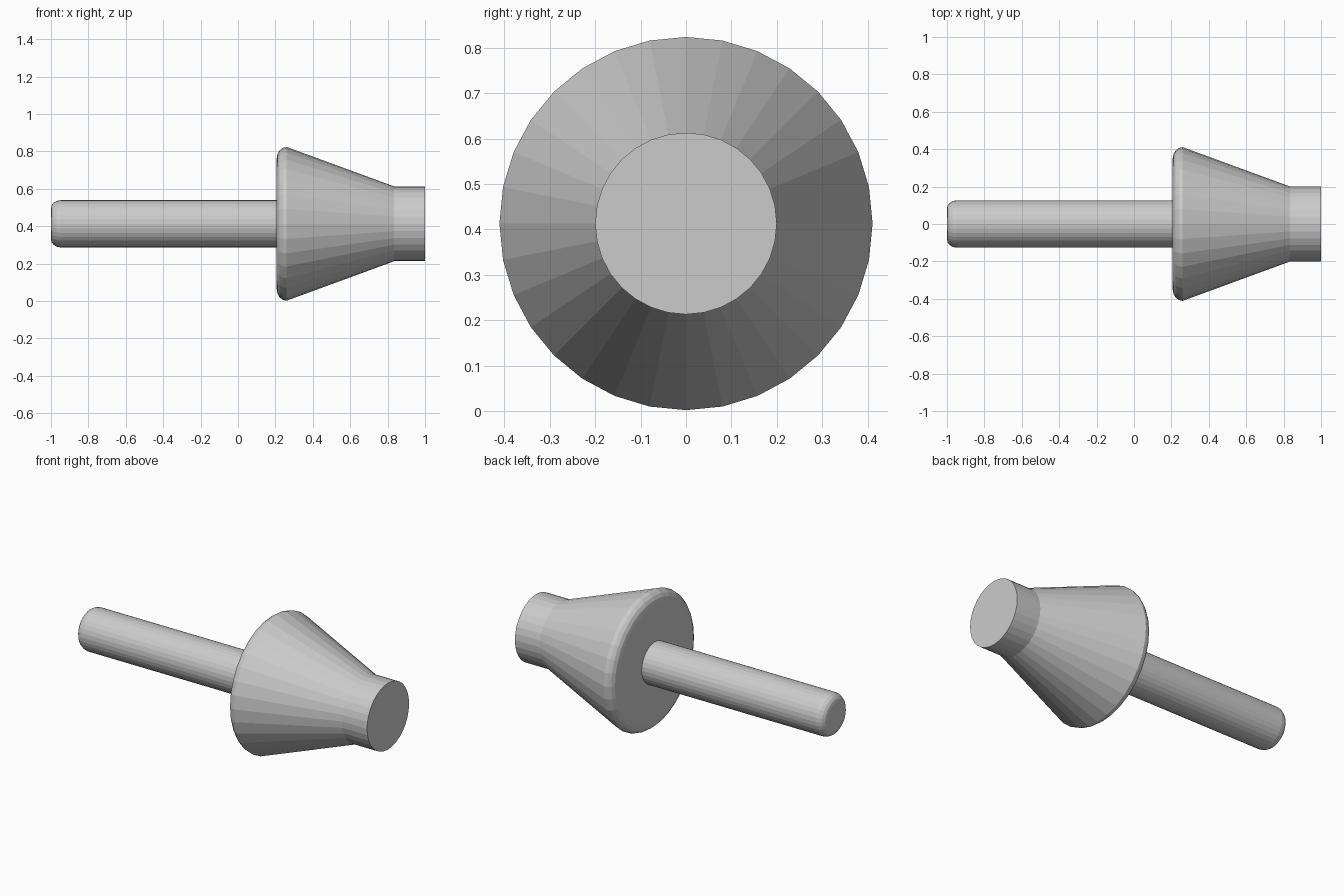
import bpy, bmesh, math

if "Cube" in bpy.data.objects:
    bpy.data.objects.remove(bpy.data.objects["Cube"])

SIDES = 32
AXIS_Z = 0.413


def lathe(name, profile):
    """Revolve (x, radius) points round the horizontal axis and cap both ends."""
    bm = bmesh.new()
    rings = []
    for x, r in profile:
        ring = []
        for i in range(SIDES):
            a = 2 * math.pi * i / SIDES
            ring.append(bm.verts.new((x, r * math.cos(a), AXIS_Z + r * math.sin(a))))
        rings.append(ring)
    for a, b in zip(rings, rings[1:]):
        for i in range(SIDES):
            j = (i + 1) % SIDES
            bm.faces.new((a[i], a[j], b[j], b[i]))
    bm.faces.new(rings[0])
    bm.faces.new(rings[-1])
    bmesh.ops.recalc_face_normals(bm, faces=bm.faces)
    mesh = bpy.data.meshes.new(name)
    bm.to_mesh(mesh)
    bm.free()
    obj = bpy.data.objects.new(name, mesh)
    bpy.context.collection.objects.link(obj)
    return obj


def rounded_edge(x, r, dx, dr, steps=4):
    """Quarter-round profile from an end face at x out to radius r."""
    return [(x + dx * (1 - math.cos(t)), r - dr * (1 - math.sin(t)))
            for t in (math.pi / 2 * k / steps for k in range(steps + 1))]


# Shaft with a rounded free end, sunk slightly into the head
lathe("shaft", rounded_edge(-1.0, 0.126, 0.05, 0.045) + [(0.23, 0.126)])

# Tapered head: rounded rim, cone, then a straight nose
lathe("tapered_head",
      rounded_edge(0.207, 0.411, 0.053, 0.06) + [(0.835, 0.2), (1.0, 0.2)])
